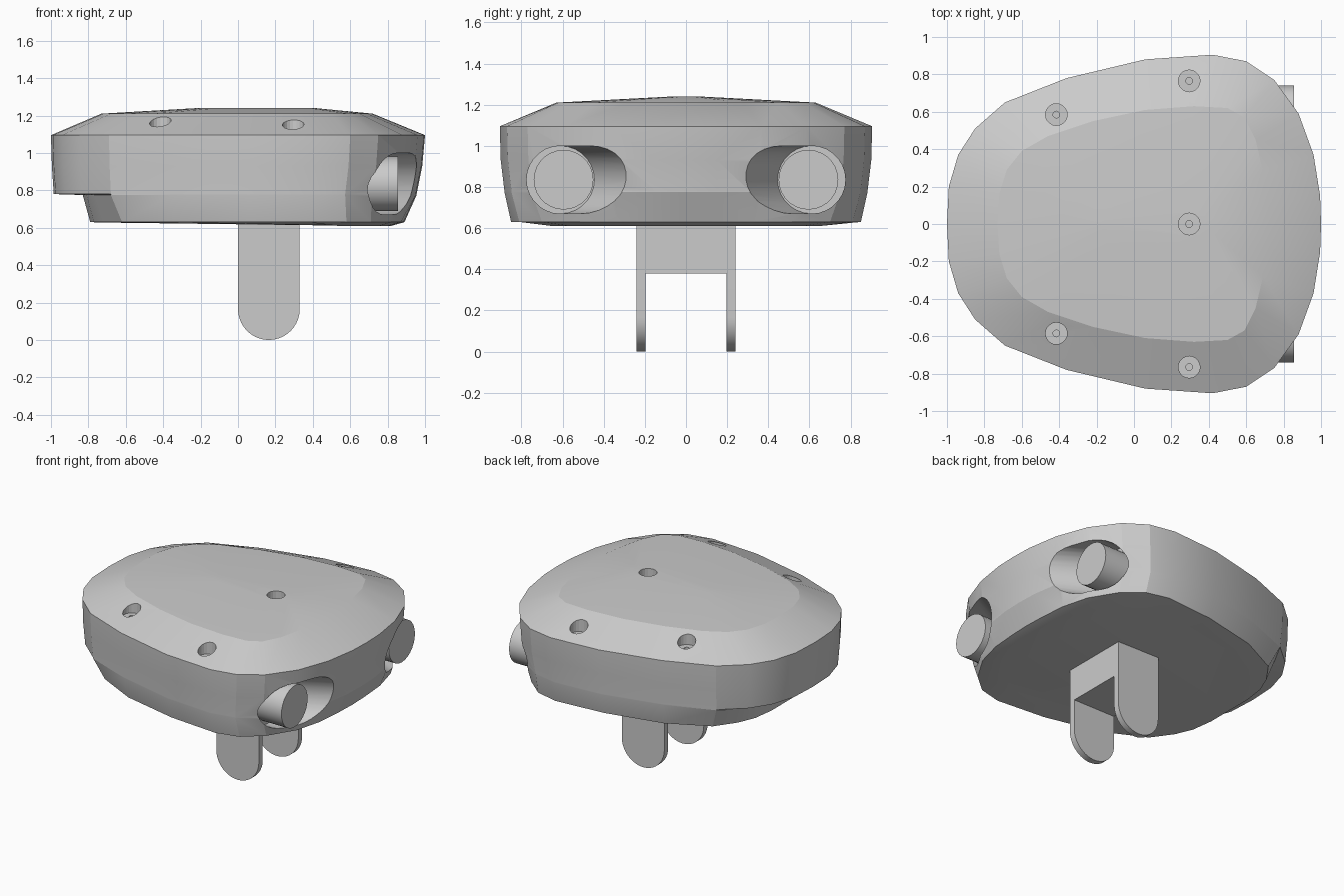
import bpy, bmesh
from math import cos, sin, pi

if "Cube" in bpy.data.objects:
    bpy.data.objects.remove(bpy.data.objects["Cube"])


def finish(bm, name, angle=0.4):
    bmesh.ops.remove_doubles(bm, verts=bm.verts, dist=0.0005)
    bmesh.ops.recalc_face_normals(bm, faces=bm.faces)
    me = bpy.data.meshes.new(name)
    bm.to_mesh(me)
    bm.free()
    ob = bpy.data.objects.new(name, me)
    bpy.context.collection.objects.link(ob)
    if angle:
        smooth(ob, angle)
    return ob


def activate(ob):
    bpy.ops.object.select_all(action='DESELECT')
    ob.select_set(True)
    bpy.context.view_layer.objects.active = ob


def smooth(ob, angle):
    activate(ob)
    bpy.ops.object.shade_smooth_by_angle(angle=angle)


def loft(bm, rings):
    """Skin closed rings of equal length and cap both ends."""
    rows = [[bm.verts.new(p) for p in r] for r in rings]
    n = len(rows[0])
    for a, b in zip(rows, rows[1:]):
        for i in range(n):
            j = (i + 1) % n
            bm.faces.new((a[i], a[j], b[j], b[i]))
    bm.faces.new(rows[0])
    bm.faces.new(rows[-1])


def ring_x(x, y, z, r, n=28):
    return [(x, y + r * cos(2 * pi * i / n), z + r * sin(2 * pi * i / n)) for i in range(n)]


def ring_z(x, y, z, r, n=20):
    return [(x + r * cos(2 * pi * i / n), y + r * sin(2 * pi * i / n), z) for i in range(n)]


def full(half, z):
    """Mirror a half outline across y = 0; z is a number or a function of x."""
    pts = half + [(x, -y) for x, y in half[-2:0:-1]]
    return [(x, y, z(x) if callable(z) else z) for x, y in pts]


# Half outlines of the head, from the back to the front
rim = [(-1, 0), (-.99, .2), (-.94, .37), (-.85, .51), (-.69, .65), (-.36, .78), (.06, .88),
       (.42, .905), (.6, .87), (.75, .77), (.88, .59), (.96, .37), (.995, .15), (1, 0)]
plateau = [(-.73, 0), (-.72, .16), (-.68, .29), (-.6, .39), (-.46, .47), (-.22, .55), (.06, .61),
           (.32, .63), (.5, .62), (.59, .57), (.65, .45), (.69, .28), (.715, .12), (.72, 0)]
base = [(-.79, 0), (-.79, .18), (-.77, .33), (-.72, .45), (-.62, .59), (-.34, .73), (.06, .82),
        (.42, .85), (.58, .81), (.71, .70), (.82, .52), (.87, .33), (.885, .14), (.89, 0)]
back_step = [(-.83, 0), (-.83, .2), (-.81, .35), (-.765, .48)]

mid = [(x * (.995 if x < 0 else .985), y * .995) for x, y in rim]
low = [(x * (.985 if x < 0 else .955), y * .975) for x, y in rim]
step = back_step + low[4:]
inner = [(x * .92, y * .8) for x, y in base]
crown = [(.1 + .43 * x, y * .1) for x, y in plateau]

bm = bmesh.new()
loft(bm, [full(crown, 1.24), full(plateau, 1.21), full(rim, 1.095), full(mid, .93),
          full(low, .78), full(step, .775), full(base, .63),
          full(inner, lambda x: .61 if x > .45 else .628)])
head = finish(bm, "head_shell", 0)

# Cutters: flared front sockets and counterbored screw holes
bm = bmesh.new()
for s in (1, -1):
    pts = (ring_x(.66, s * .61, .835, .165) + ring_x(1.15, s * .61, .835, .165)
           + ring_x(1.15, s * .34, .835, .165))
    verts = [bm.verts.new(p) for p in pts]
    res = bmesh.ops.convex_hull(bm, input=verts)
    junk = [g for g in res["geom_interior"] if isinstance(g, bmesh.types.BMVert)]
    bmesh.ops.delete(bm, geom=junk, context='VERTS')
for x, y, z in [(-.415, .585, 1.12), (-.415, -.585, 1.12), (.295, .765, 1.09),
                (.295, -.765, 1.09), (.295, 0, 1.17)]:
    loft(bm, [ring_z(x, y, 1.3, .058), ring_z(x, y, z, .058),
              ring_z(x, y, z, .018), ring_z(x, y, z - .05, .018)])
cutter = finish(bm, "hole_cutter", 0)
cutter.hide_render = True

mod = head.modifiers.new("holes", 'BOOLEAN')
mod.operation = 'DIFFERENCE'
mod.solver = 'EXACT'
mod.object = cutter
activate(head)
bpy.ops.object.modifier_apply(modifier=mod.name)
bpy.data.objects.remove(cutter)
smooth(head, .3)

# Round lens barrels in the sockets
for s, side in ((1, "left"), (-1, "right")):
    bm = bmesh.new()
    loft(bm, [ring_x(.6, s * .595, .835, .145), ring_x(.855, s * .595, .835, .145)])
    finish(bm, side + "_lens")

# Forked mounting bracket underneath: two rounded prongs and a block
prong = [(0, .66)] + [(.165 - .165 * cos(pi * i / 20), .165 - .165 * sin(pi * i / 20))
                      for i in range(21)] + [(.33, .66)]
for s, side in ((1, "left"), (-1, "right")):
    bm = bmesh.new()
    loft(bm, [[(x, s * y, z) for x, z in prong] for y in (.197, .24)])
    finish(bm, side + "_bracket_prong")
bm = bmesh.new()
loft(bm, [[(0, -.2, z), (.33, -.2, z), (.33, .2, z), (0, .2, z)] for z in (.38, .66)])
finish(bm, "bracket_block")
